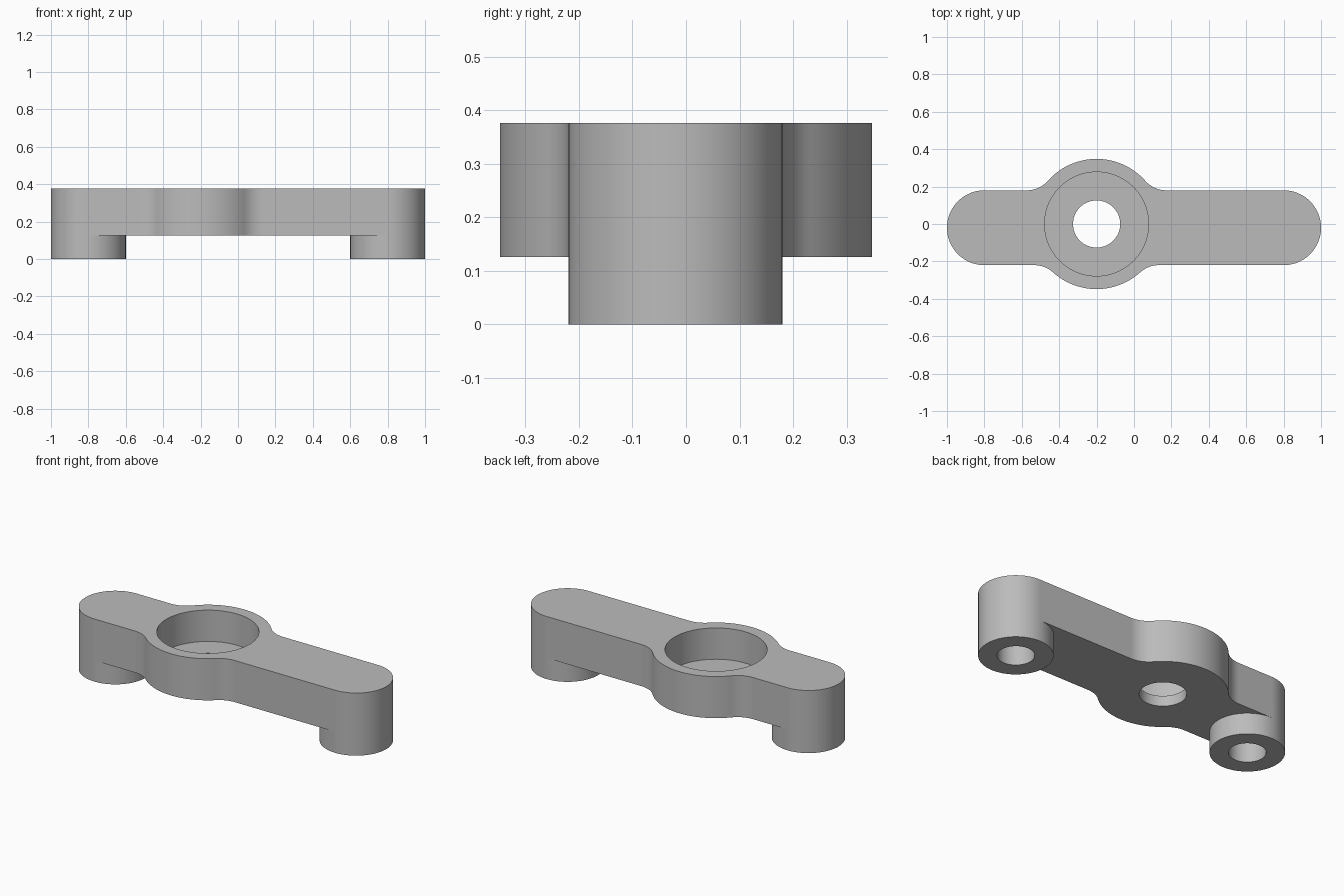
import bpy, bmesh
from math import pi, sqrt, atan2, cos, sin
from mathutils import Vector

cube = bpy.data.objects.get("Cube")
if cube:
    bpy.data.objects.remove(cube, do_unlink=True)

TOP, UNDER, FLOOR = 0.376, 0.126, 0.188      # heights of plate top, underside, bore floor
HUB, HUB_R = Vector((-0.2, 0.0)), 0.348      # round hub
ARM_Y, ARM_R, ARM_X = -0.02, 0.2, 0.8        # rounded bar
FILLET = 0.15
SEG = 96

metal = bpy.data.materials.new("plain grey")
metal.use_nodes = True
grey = (0.5, 0.5, 0.5, 1)
metal.diffuse_color = grey
metal.node_tree.nodes["Principled BSDF"].inputs["Base Color"].default_value = grey


def arc(center, r, a0, a1, n):
    return [(center[0] + r * cos(a0 + (a1 - a0) * i / n),
             center[1] + r * sin(a0 + (a1 - a0) * i / n)) for i in range(n + 1)]


def prism(name, points, z0, z1):
    """Extrude a closed outline from z0 to z1."""
    bm = bmesh.new()
    face = bm.faces.new([bm.verts.new((x, y, z0)) for x, y in points])
    new = bmesh.ops.extrude_face_region(bm, geom=[face])["geom"]
    bmesh.ops.translate(bm, vec=(0, 0, z1 - z0),
                        verts=[v for v in new if isinstance(v, bmesh.types.BMVert)])
    bmesh.ops.recalc_face_normals(bm, faces=bm.faces)
    mesh = bpy.data.meshes.new(name)
    bm.to_mesh(mesh)
    bm.free()
    mesh.materials.append(metal)
    obj = bpy.data.objects.new(name, mesh)
    bpy.context.collection.objects.link(obj)
    return obj


def cylinder(name, center, r, z0, z1):
    return prism(name, arc(center, r, 0, 2 * pi, SEG)[:-1], z0, z1)


def combine(target, tool, operation):
    """Apply a boolean and discard the tool."""
    mod = target.modifiers.new(operation, "BOOLEAN")
    mod.operation, mod.solver, mod.object = operation, "EXACT", tool
    bpy.context.view_layer.objects.active = target
    bpy.ops.object.modifier_apply(modifier=mod.name)
    bpy.data.objects.remove(tool, do_unlink=True)


def hub_side(side):
    """Fillet, hub arc, fillet along one long edge, in counter-clockwise order."""
    edge = abs(ARM_Y + side * ARM_R)
    dy = edge + FILLET
    dx = sqrt((HUB_R + FILLET) ** 2 - dy ** 2)
    a = atan2(dy, dx)
    right = arc(HUB + Vector((dx, dy)), FILLET, -pi / 2, a - pi, 14)
    crown = arc(HUB, HUB_R, a, pi - a, 40)
    left = arc(HUB + Vector((-dx, dy)), FILLET, -a, -pi / 2, 14)
    points = right + crown[1:-1] + left
    return points if side > 0 else [(x, -y) for x, y in reversed(points)]


# Plate: bar with rounded ends swelling into the hub
outline = (arc((ARM_X, ARM_Y), ARM_R, -pi / 2, pi / 2, SEG // 2) + hub_side(1)
           + arc((-ARM_X, ARM_Y), ARM_R, pi / 2, 3 * pi / 2, SEG // 2) + hub_side(-1))
bracket = prism("bracket", outline, UNDER, TOP)

# Round feet with blind holes
for x in (-ARM_X, ARM_X):
    combine(bracket, cylinder("foot", (x, ARM_Y), ARM_R, 0, UNDER + 0.1), "UNION")
for x in (-ARM_X, ARM_X):
    combine(bracket, cylinder("foot_hole", (x, ARM_Y), 0.1, -0.1, 0.25), "DIFFERENCE")

# Hub counterbore and through hole
combine(bracket, cylinder("counterbore", HUB, 0.278, FLOOR, TOP + 0.1), "DIFFERENCE")
combine(bracket, cylinder("through_hole", HUB, 0.126, 0, TOP), "DIFFERENCE")

# Smooth curved walls, crisp rims
bpy.ops.object.select_all(action="DESELECT")
bracket.select_set(True)
bpy.context.view_layer.objects.active = bracket
bpy.ops.object.shade_smooth_by_angle(angle=pi / 6)
